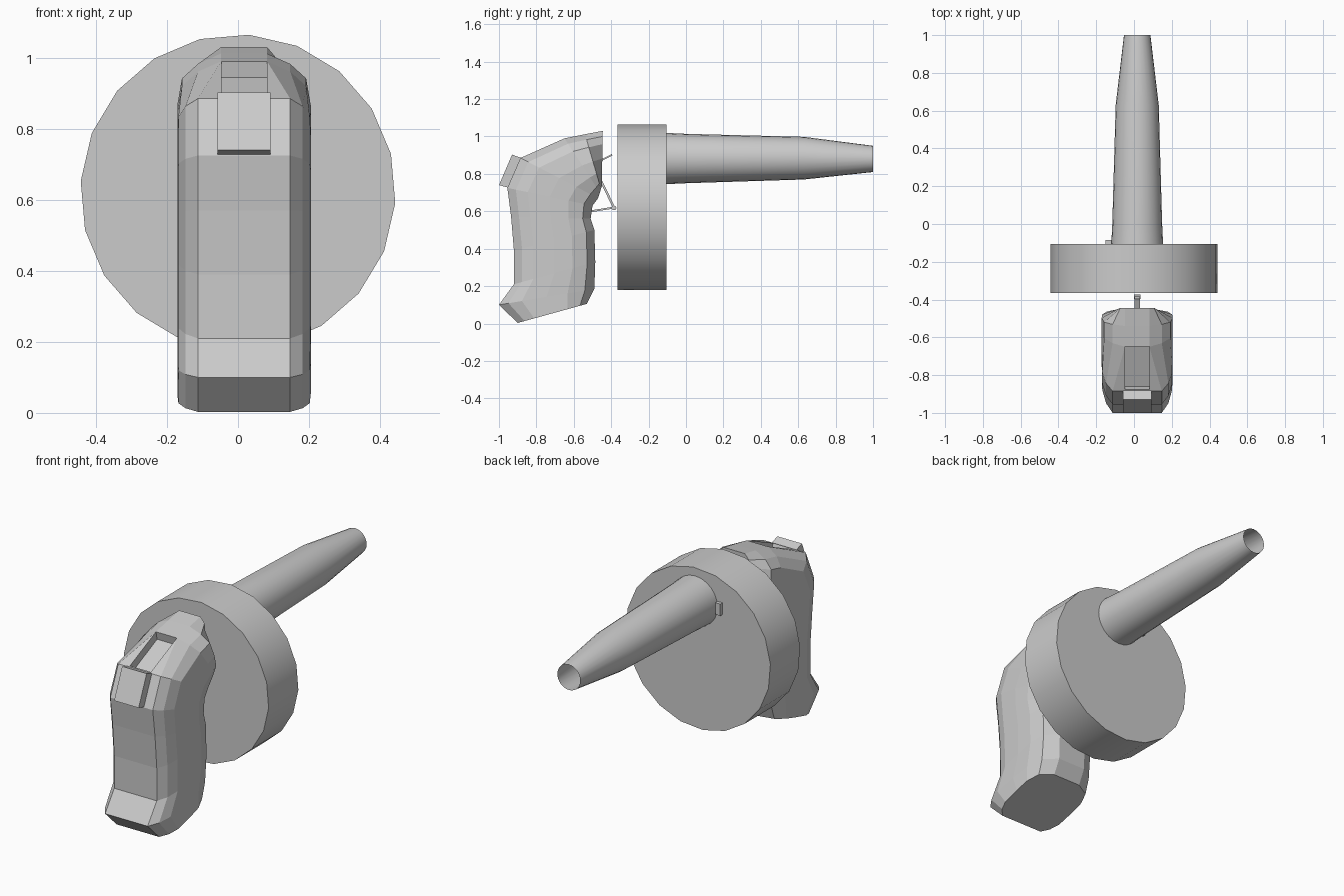
import bpy, bmesh, math
from mathutils import Vector

if "Cube" in bpy.data.objects:
    bpy.data.objects.remove(bpy.data.objects["Cube"])

CX = 0.017  # centre plane of handle and barrel


def loft(name, rings, cap_start=True, cap_end=True, smooth=False):
    """Skin a list of closed vertex rings."""
    bm = bmesh.new()
    loops = [[bm.verts.new(p) for p in ring] for ring in rings]
    n = len(loops[0])
    for a, b in zip(loops, loops[1:]):
        for i in range(n):
            j = (i + 1) % n
            bm.faces.new((a[i], a[j], b[j], b[i]))
    if cap_start:
        bm.faces.new(loops[0][::-1])
    if cap_end:
        bm.faces.new(loops[-1])
    bmesh.ops.recalc_face_normals(bm, faces=bm.faces)
    mesh = bpy.data.meshes.new(name)
    bm.to_mesh(mesh)
    bm.free()
    obj = bpy.data.objects.new(name, mesh)
    bpy.context.collection.objects.link(obj)
    if smooth:
        bpy.ops.object.select_all(action='DESELECT')
        obj.select_set(True)
        bpy.context.view_layer.objects.active = obj
        bpy.ops.object.shade_smooth_by_angle(angle=math.radians(30))
    return obj


def circle(x, y, z, r, n, phase=0.0):
    return [(x + r * math.cos(phase + 2 * math.pi * i / n), y,
             z + r * math.sin(phase + 2 * math.pi * i / n)) for i in range(n)]


def slab(name, outline, x0, x1):
    """Extrude a (y, z) outline across x."""
    return loft(name, [[(x, y, z) for y, z in outline] for x in (x0, x1)])


def strip(name, a, b, thick, width):
    """Thin bar between two (y, z) points."""
    a, b = Vector(a), Vector(b)
    d = (b - a).normalized()
    n = Vector((-d.y, d.x)) * thick / 2
    return slab(name, [a - n, b - n, b + n, a + n], CX - width / 2, CX + width / 2)


# Drum: 20-sided closed disc
loft("drum", [circle(0, y, 0.622, 0.444, 20, math.radians(-4))
              for y in (-0.365, -0.105)], smooth=True)

# Barrel: tapered tube, open at the muzzle
loft("barrel", [circle(CX, y, z, r, 24) for y, z, r in
                ((-0.105, 0.882, 0.137), (0.0, 0.882, 0.132),
                 (0.63, 0.884, 0.114), (1.0, 0.88, 0.07))],
     cap_end=False, smooth=True)

# Handle: sections running from rear point to front point, with half widths
T = (0.0, 0.1, 0.24, 0.5, 0.72, 0.9, 1.0)
BODY = (0.13, 0.165, 0.185, 0.188, 0.185, 0.16, 0.085)
CROWN = (0.065, 0.13, 0.175, 0.188, 0.185, 0.16, 0.085)
NOSE = (0.065, 0.09, 0.095, 0.095, 0.09, 0.08, 0.065)
STATIONS = (
    ((-0.90, 0.003), (-0.53, 0.105), BODY),
    ((-1.00, 0.10), (-0.49, 0.185), BODY),
    ((-0.92, 0.21), (-0.485, 0.33), BODY),
    ((-0.92, 0.39), (-0.49, 0.50), BODY),
    ((-0.935, 0.57), (-0.51, 0.56), BODY),
    ((-0.955, 0.725), (-0.50, 0.63), BODY),
    ((-0.885, 0.885), (-0.47, 0.67), BODY),
    ((-0.65, 0.99), (-0.46, 0.70), CROWN),
    ((-0.54, 1.012), (-0.455, 0.72), CROWN),
    ((-0.445, 1.03), (-0.45, 0.735), NOSE),
)
rings = []
for back, front, widths in STATIONS:
    pts = [(w, Vector(back).lerp(Vector(front), t)) for t, w in zip(T, widths)]
    rings.append([(CX + w, p.x, p.y) for w, p in pts] +
                 [(CX - w, p.x, p.y) for w, p in reversed(pts)])
rings[0] = [(x, y, max(z, 0.0)) for x, y, z in rings[0]]
handle = loft("handle", rings)
bpy.context.view_layer.objects.active = handle

# Recess cut into the sloping top of the handle
cutter = slab("recess_cutter",
              [(-0.86, 0.845), (-0.64, 0.945), (-0.665, 1.06), (-0.90, 0.95)],
              CX - 0.064, CX + 0.064)
cutter.hide_render = True
cutter.hide_set(True)
cut = handle.modifiers.new("recess", 'BOOLEAN')
cut.operation = 'DIFFERENCE'
cut.solver = 'EXACT'
cut.object = cutter

# Raised rear block below the recess
slab("rear_block", [(-0.93, 0.903), (-0.88, 0.885), (-0.945, 0.725), (-1.0, 0.74)],
     CX - 0.075, CX + 0.075)

# Trigger linkage between handle and drum
strip("trigger_blade", (-0.47, 0.795), (-0.385, 0.62), 0.012, 0.03)
strip("trigger_guard", (-0.52, 0.598), (-0.385, 0.62), 0.010, 0.03)
strip("trigger_stop", (-0.47, 0.865), (-0.395, 0.902), 0.008, 0.03)
loft("trigger_pin", [[(x, -0.385 + 0.013 * math.cos(k * math.pi / 4),
                       0.618 + 0.013 * math.sin(k * math.pi / 4)) for k in range(8)]
                     for x in (CX - 0.017, CX + 0.017)])

# Small catch on the back of the drum beside the barrel
slab("catch", [(-0.11, 0.85), (-0.085, 0.85), (-0.085, 0.915), (-0.11, 0.915)],
     -0.15, -0.12)
